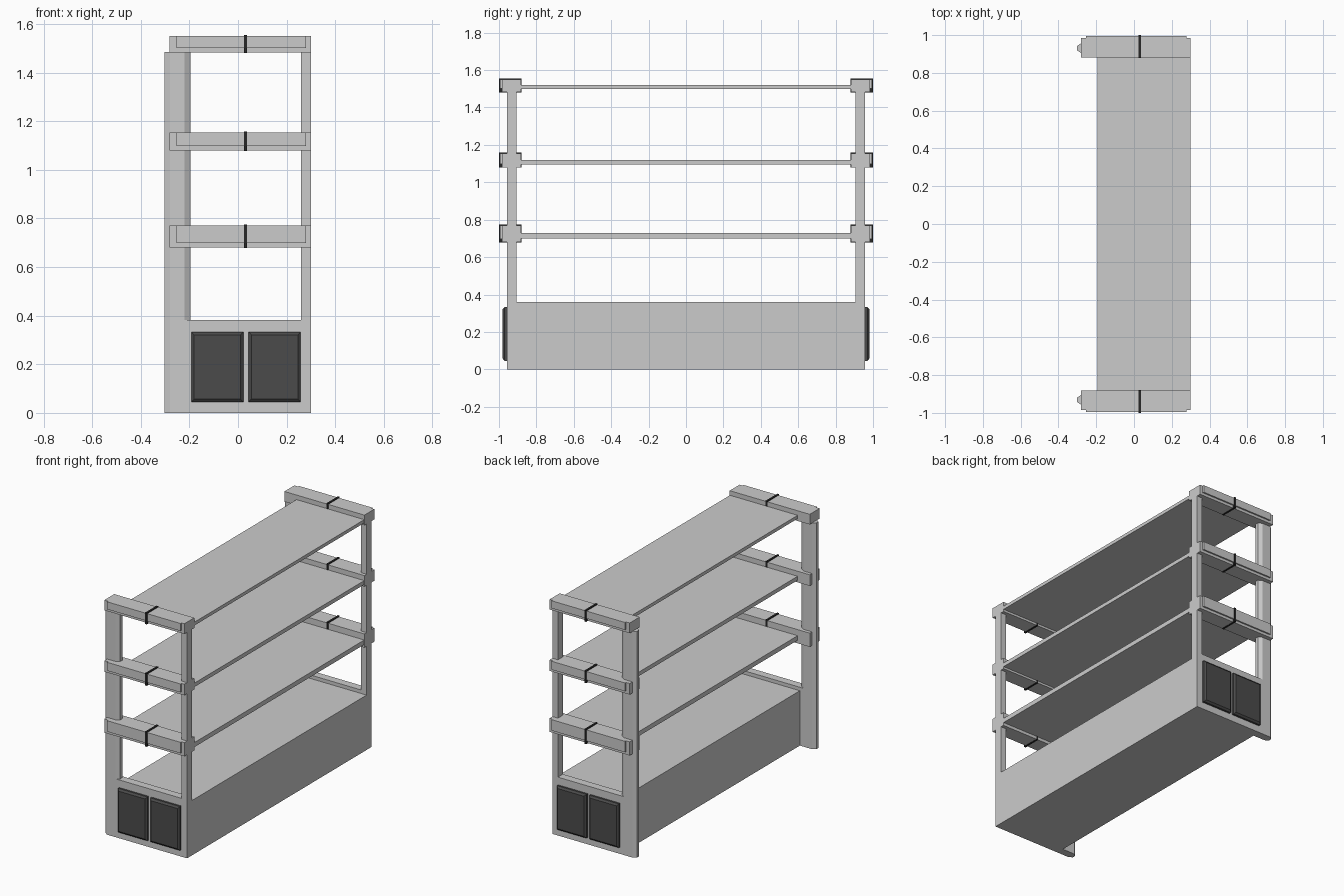
import bpy, bmesh

if "Cube" in bpy.data.objects:
    bpy.data.objects.remove(bpy.data.objects["Cube"])


def material(name, v):
    m = bpy.data.materials.new(name)
    m.diffuse_color = (v, v, v, 1)
    m.use_nodes = True
    m.node_tree.nodes["Principled BSDF"].inputs["Base Color"].default_value = m.diffuse_color
    return m


dark = material("dark_panel", 0.07)
black = material("black_band", 0.02)


def finish(bm, name, mat=None, mirror=False):
    bmesh.ops.recalc_face_normals(bm, faces=bm.faces)
    me = bpy.data.meshes.new(name)
    bm.to_mesh(me)
    bm.free()
    ob = bpy.data.objects.new(name, me)
    bpy.context.collection.objects.link(ob)
    if mat:
        me.materials.append(mat)
    if mirror:
        mod = ob.modifiers.new("both_ends", 'MIRROR')
        mod.use_axis = (False, True, False)
        mod.use_mirror_merge = False
    return ob


def box(name, x, y, z, mat=None, mirror=False, inset=0):
    """Box from ranges; inset tapers the outward (-y) face."""
    bm = bmesh.new()
    bmesh.ops.create_cube(bm, size=1)
    for v in bm.verts:
        outer = v.co.y < 0
        s = [1 if c > 0 else 0 for c in v.co]
        v.co = (x[s[0]], y[s[1]], z[s[2]])
        if outer and inset:
            v.co.x += -inset if s[0] else inset
            v.co.z += -inset if s[2] else inset
    return finish(bm, name, mat, mirror)


def prism(name, outline, z0, z1, mirror=False):
    bm = bmesh.new()
    face = bm.faces.new([bm.verts.new((px, py, z0)) for px, py in outline])
    ext = bmesh.ops.extrude_face_region(bm, geom=[face])
    verts = [g for g in ext["geom"] if isinstance(g, bmesh.types.BMVert)]
    bmesh.ops.translate(bm, verts=verts, vec=(0, 0, z1 - z0))
    return finish(bm, name, None, mirror)


# Base and its end panels
box("base_body", (-0.193, 0.30), (-0.905, 0.905), (0, 0.36))
box("end_panel", (-0.22, 0.26), (-0.957, -0.905), (0, 0.383), mirror=True)

# Slim post and wide chamfered column at each end
box("slim_post", (0.26, 0.30), (-0.957, -0.905), (0, 1.50), mirror=True)
prism("wide_column",
      [(-0.28, -0.957), (-0.22, -0.957), (-0.196, -0.942), (-0.196, -0.92),
       (-0.22, -0.905), (-0.28, -0.905), (-0.303, -0.92), (-0.303, -0.942)],
      0, 1.485, mirror=True)

# Raised dark end plates with sloping rims
for i, x in enumerate([(-0.192, 0.022), (0.043, 0.258)]):
    box(f"dark_plate_{i}", x, (-0.97, -0.95), (0.045, 0.333), dark, True)
    box(f"dark_plate_face_{i}", x, (-0.98, -0.97), (0.045, 0.333), dark, True, 0.012)

# Shelves with end brackets and bands: bracket bottom, top, shelf bottom, top
levels = [(0.68, 0.77, 0.70, 0.73), (1.08, 1.153, 1.094, 1.12), (1.483, 1.55, 1.498, 1.52)]
for i, (b0, b1, s0, s1) in enumerate(levels):
    box(f"shelf_{i}", (-0.193, 0.299), (-0.90, 0.90), (s0, s1))
    box(f"bracket_{i}", (-0.281, 0.30), (-0.985, -0.882), (b0, b1), mirror=True)
    box(f"bracket_front_{i}", (-0.254, 0.279), (-0.995, -0.985),
        (b0 + 0.018, b1), mirror=True)
    box(f"band_{i}", (0.025, 0.038), (-1.0, -0.88), (b0 - 0.002, b1 + 0.005), black, True)
